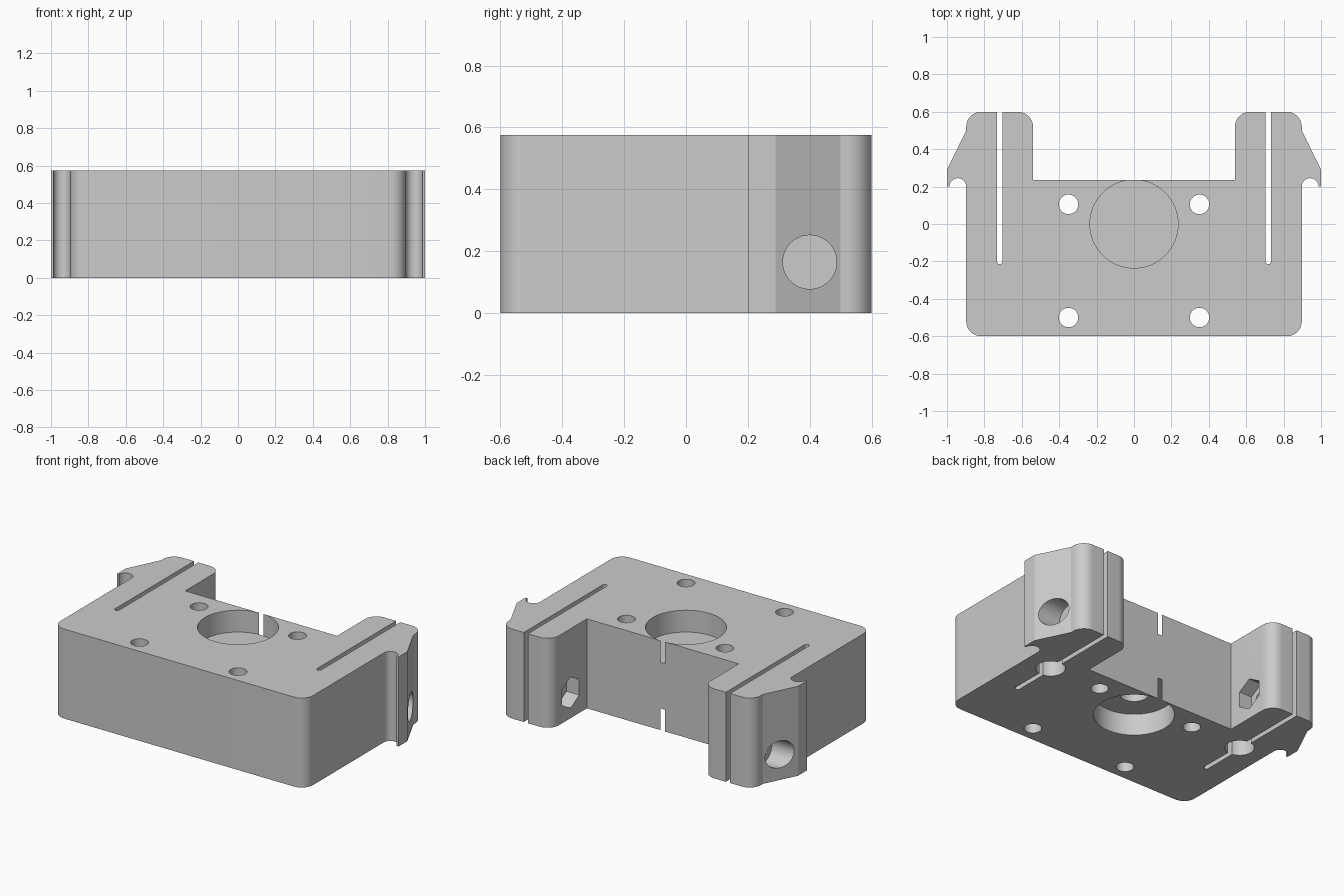
import bpy, bmesh
from math import sin, cos, pi, radians
from mathutils import Matrix

if "Cube" in bpy.data.objects:
    bpy.data.objects.remove(bpy.data.objects["Cube"], do_unlink=True)

HEIGHT = 0.575
SIDES = (-1, 1)

grey = bpy.data.materials.new("plain grey")
grey.use_nodes = True
grey.diffuse_color = (0.6, 0.6, 0.6, 1)
grey.node_tree.nodes["Principled BSDF"].inputs["Base Color"].default_value = (0.6, 0.6, 0.6, 1)


def arc(cx, cy, r, start, end, n=10):
    angles = [radians(start + (end - start) * i / n) for i in range(n + 1)]
    return [(cx + r * cos(a), cy + r * sin(a)) for a in angles]


def add_object(name, bm):
    bmesh.ops.recalc_face_normals(bm, faces=bm.faces)
    mesh = bpy.data.meshes.new(name)
    bm.to_mesh(mesh)
    bm.free()
    mesh.materials.append(grey)
    obj = bpy.data.objects.new(name, mesh)
    bpy.context.collection.objects.link(obj)
    return obj


def cut_round(body, axis, centre, r, start, end, segments=48):
    """Subtract a cylinder or prism running along x or z from start to end."""
    bm = bmesh.new()
    bmesh.ops.create_cone(bm, cap_ends=True, segments=segments,
                          radius1=r, radius2=r, depth=abs(end - start))
    mid = (start + end) / 2
    if axis == "z":
        matrix = Matrix.Translation((centre[0], centre[1], mid))
    else:
        matrix = (Matrix.Translation((mid, centre[0], centre[1]))
                  @ Matrix.Rotation(pi / 2, 4, "Y") @ Matrix.Rotation(pi / 2, 4, "Z"))
    bm.transform(matrix)
    cutter = add_object("cutter", bm)
    cutter.hide_render = True
    mod = body.modifiers.new("cut", "BOOLEAN")
    mod.operation = "DIFFERENCE"
    mod.solver = "EXACT"
    mod.object = cutter
    bpy.ops.object.modifier_apply(modifier=mod.name)
    bpy.data.objects.remove(cutter, do_unlink=True)


# Half outline: front corner, hook with relief notch, split clamp arm, rear wall
half = arc(0.817, -0.52, 0.08, -90, 0)
half += arc(0.942, 0.2, 0.045, 180, 0, 16)
half += [(1, 0.2), (1, 0.29), (0.897, 0.5)]
half += arc(0.817, 0.52, 0.08, 0, 90)
half += [(0.733, 0.6)] + arc(0.718, -0.2, 0.015, 0, -180) + [(0.703, 0.6)]
half += arc(0.62, 0.52, 0.08, 90, 180)
half += [(0.54, 0.235)]
outline = half + [(-x, y) for x, y in reversed(half)]

# Extruded block
bm = bmesh.new()
base = bm.faces.new([bm.verts.new((x, y, 0)) for x, y in outline])
new = bmesh.ops.extrude_face_region(bm, geom=[base])["geom"]
bmesh.ops.translate(bm, vec=(0, 0, HEIGHT),
                    verts=[v for v in new if isinstance(v, bmesh.types.BMVert)])
body = add_object("clamp_block", bm)
bpy.context.view_layer.objects.active = body
body.select_set(True)

# Bearing pockets above and below a thick web, with a blind centre bore
cut_round(body, "z", (0, 0), 0.2356, HEIGHT - 0.14, HEIGHT + 0.1, 96)
cut_round(body, "z", (0, 0), 0.2356, -0.1, 0.14, 96)
cut_round(body, "z", (0, 0), 0.086, 0.1, HEIGHT - 0.155)

for s in SIDES:
    # Mounting screw holes
    for y in (0.105, -0.5):
        cut_round(body, "z", (s * 0.35, y), 0.052, -0.1, HEIGHT + 0.1)
    # Blind rod socket across the clamp slot
    cut_round(body, "z", (s * 0.718, 0.1), 0.086, -0.1, 0.5)
    # Clamp bolt: through hole, outer head recess, inner hexagonal nut trap
    cut_round(body, "x", (0.4, 0.165), 0.05, s * 0.5, s * 1.1)
    cut_round(body, "x", (0.4, 0.165), 0.087, s * 0.83, s * 1.1)
    cut_round(body, "x", (0.4, 0.165), 0.1, s * 0.45, s * 0.63, 6)

bpy.ops.object.shade_smooth_by_angle(angle=radians(25))
